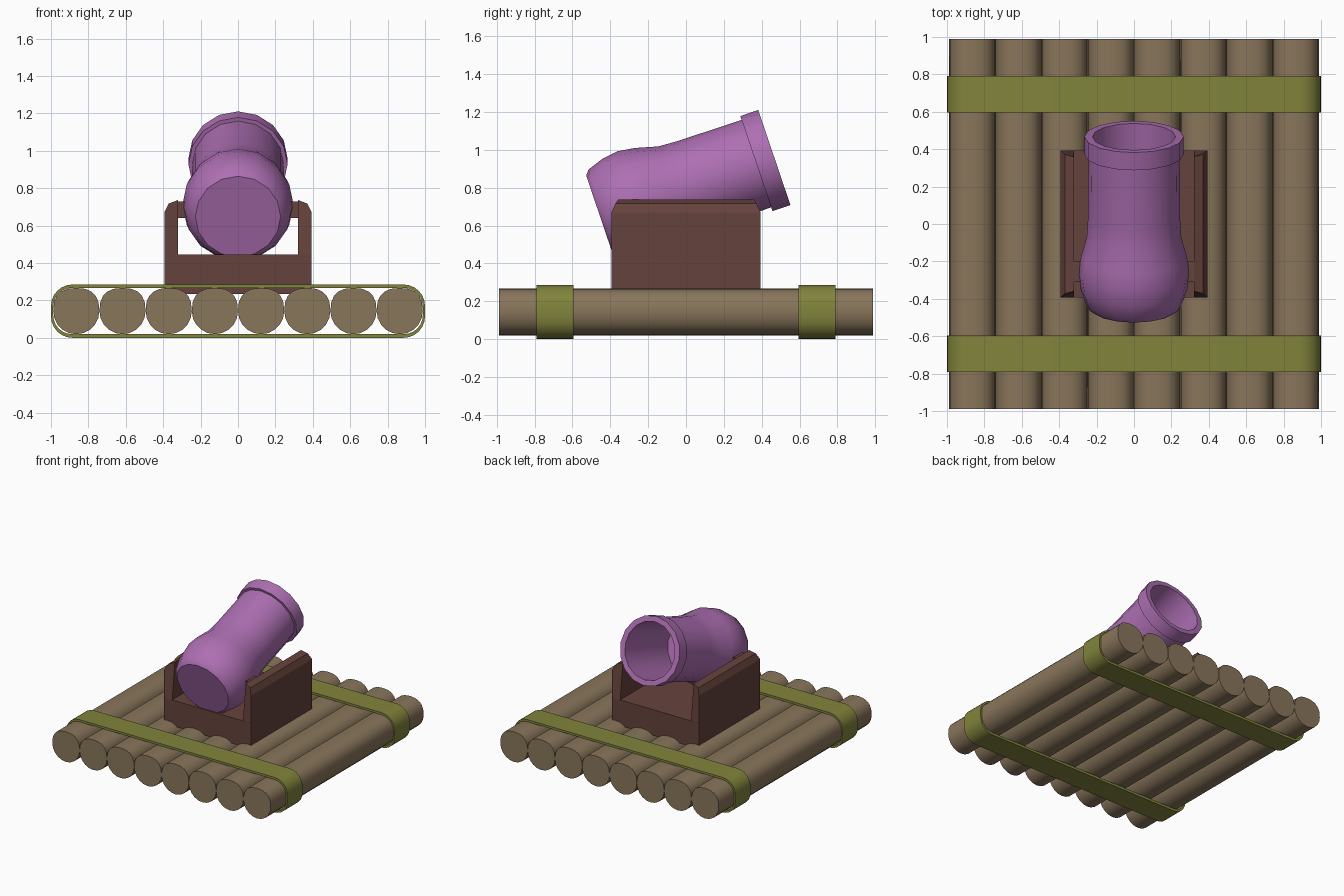
import bpy, bmesh, math
from mathutils import Matrix

if "Cube" in bpy.data.objects:
    bpy.data.objects.remove(bpy.data.objects["Cube"])


def material(name, rgb):
    m = bpy.data.materials.new(name)
    m.diffuse_color = (*rgb, 1)
    m.use_nodes = True
    m.node_tree.nodes["Principled BSDF"].inputs["Base Color"].default_value = m.diffuse_color
    return m


WOOD = material("log_wood", (0.25, 0.18, 0.105))
STRAP = material("strap_green", (0.22, 0.23, 0.045))
BROWN = material("carriage_brown", (0.13, 0.055, 0.045))
PURPLE = material("barrel_purple", (0.42, 0.16, 0.45))


def finish(name, bm, mat, smooth=None):
    bmesh.ops.recalc_face_normals(bm, faces=bm.faces)
    me = bpy.data.meshes.new(name)
    bm.to_mesh(me)
    bm.free()
    me.materials.append(mat)
    ob = bpy.data.objects.new(name, me)
    bpy.context.collection.objects.link(ob)
    if smooth:
        bpy.ops.object.select_all(action='DESELECT')
        ob.select_set(True)
        bpy.context.view_layer.objects.active = ob
        bpy.ops.object.shade_smooth_by_angle(angle=math.radians(smooth))
    return ob


def prism(name, profile, y0, y1, mat, smooth=None):
    """Extrude an (x, z) outline along y."""
    bm = bmesh.new()
    f = bm.faces.new([bm.verts.new((x, y0, z)) for x, z in profile])
    ext = bmesh.ops.extrude_face_region(bm, geom=[f])
    bmesh.ops.translate(bm, vec=(0, y1 - y0, 0),
                        verts=[g for g in ext['geom'] if isinstance(g, bmesh.types.BMVert)])
    return finish(name, bm, mat, smooth)


def box(name, x0, x1, y0, y1, z0, z1, mat):
    return prism(name, [(x0, z0), (x1, z0), (x1, z1), (x0, z1)], y0, y1, mat)


# Logs: round below, slightly flattened on top
def log_outline(cx, n=20, r=0.1235, cz=0.143):
    pts = []
    for i in range(n):
        a = 2 * math.pi * i / n
        c, s = math.cos(a), math.sin(a)
        e = 0.8 if s > 0 else 1.0
        pts.append((cx + r * math.copysign(abs(c) ** e, c),
                    cz + r * math.copysign(abs(s) ** e, s)))
    return pts


for i in range(8):
    prism(f"log_{i + 1}", log_outline((i - 3.5) * 0.247), -0.988, 0.988, WOOD, 40)


# Straps: rounded hollow loops around the logs
def loop_outline(hx, z0, z1, r, n=6):
    pts = []
    for sx, zc, a0 in ((1, z1 - r, 0), (-1, z1 - r, 90), (-1, z0 + r, 180), (1, z0 + r, 270)):
        for k in range(n + 1):
            a = math.radians(a0 + 90 * k / n)
            pts.append((sx * (hx - r) + r * math.cos(a), zc + r * math.sin(a)))
    return pts


def strap(name, y0, y1):
    bm = bmesh.new()
    outer = loop_outline(1.0, 0.0, 0.285, 0.115)
    inner = loop_outline(0.988, 0.02, 0.267, 0.10)
    rings = [[bm.verts.new((x, y, z)) for x, z in pts]
             for pts, y in ((outer, y0), (outer, y1), (inner, y1), (inner, y0))]
    n = len(outer)
    for k in range(4):
        a, b = rings[k], rings[(k + 1) % 4]
        for i in range(n):
            j = (i + 1) % n
            bm.faces.new((a[i], a[j], b[j], b[i]))
    finish(name, bm, STRAP, 35)


strap("front_strap", -0.79, -0.595)
strap("rear_strap", 0.595, 0.79)

# Carriage: base block, two chamfered side walls, trunnions
box("carriage_base", -0.394, 0.394, -0.394, 0.394, 0.235, 0.445, BROWN)
for s, side in ((-1, "left"), (1, "right")):
    bm = bmesh.new()
    prof = [(0.32, 0.44), (0.394, 0.44), (0.394, 0.67), (0.37, 0.718), (0.32, 0.737)]
    inset = [0, 0, 0, 0.022, 0.035]
    ends = [[bm.verts.new((s * x, e * (0.394 - d), z)) for (x, z), d in zip(prof, inset)]
            for e in (-1, 1)]
    for i in range(5):
        j = (i + 1) % 5
        bm.faces.new((ends[0][i], ends[0][j], ends[1][j], ends[1][i]))
    for e in ends:
        bm.faces.new(e)
    finish(f"{side}_wall", bm, BROWN)
    box(f"{side}_trunnion", s * 0.23, s * 0.33, -0.31, -0.20, 0.64, 0.73, BROWN)

# Barrel: lathed (radius, distance along axis), including the bore
profile = [(0, 0), (0.228, 0), (0.255, 0.022), (0.285, 0.11), (0.297, 0.20), (0.284, 0.29),
           (0.252, 0.41), (0.246, 0.52), (0.244, 0.872), (0.265, 0.872), (0.265, 0.972),
           (0.222, 0.972), (0.215, 0.40), (0, 0.40)]
N = 16
bm = bmesh.new()
prev = None
for r, t in profile:
    if r == 0:
        ring = [bm.verts.new((0, t, 0))] * N
    else:
        ring = [bm.verts.new((r * math.sin(2 * math.pi * i / N), t,
                              r * math.cos(2 * math.pi * i / N))) for i in range(N)]
    if prev:
        for i in range(N):
            j = (i + 1) % N
            bm.faces.new(list(dict.fromkeys((prev[i], prev[j], ring[j], ring[i]))))
    prev = ring
bm.transform(Matrix.Translation((0, -0.454, 0.648)) @ Matrix.Rotation(math.radians(18.7), 4, 'X'))
finish("barrel", bm, PURPLE, 38)
